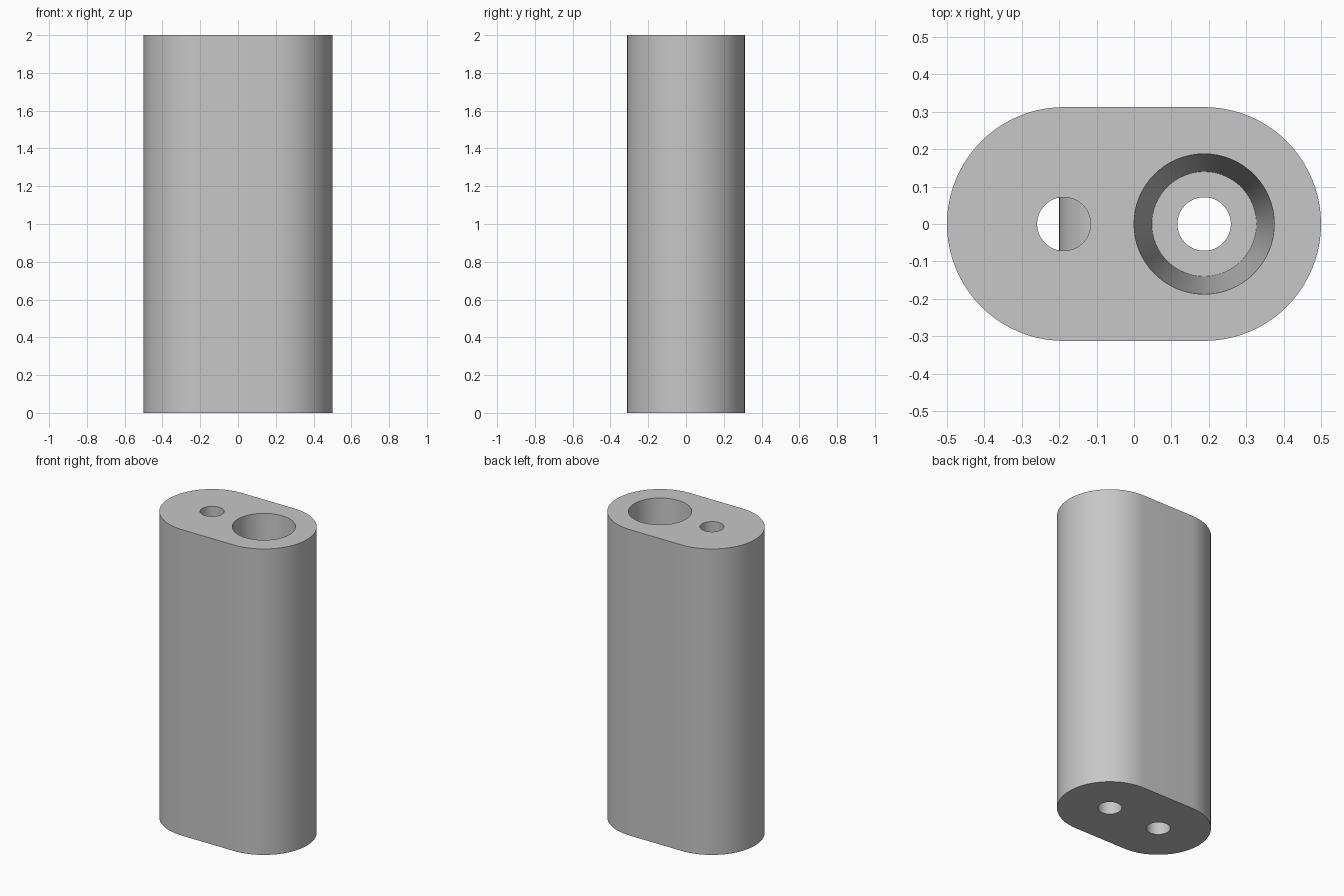
import bpy
import bmesh
from math import pi, cos, sin, radians

if "Cube" in bpy.data.objects:
    bpy.data.objects.remove(bpy.data.objects["Cube"], do_unlink=True)

HEIGHT = 2.0
RADIUS = 0.3125
OFFSET = 0.1875      # distance of each bore axis from the middle
HOLE = 0.0715
FLOOR = 1.0          # floor height of the tapered socket

grey = bpy.data.materials.new("light_grey")
grey.use_nodes = True
colour = (0.57, 0.57, 0.57, 1)
grey.diffuse_color = colour
grey.node_tree.nodes["Principled BSDF"].inputs["Base Color"].default_value = colour


def smooth(obj):
    bpy.ops.object.select_all(action='DESELECT')
    obj.select_set(True)
    bpy.context.view_layer.objects.active = obj
    bpy.ops.object.shade_smooth_by_angle(angle=radians(30))


def cone(name, r_low, r_high, depth, location, rotation=(0, 0, 0)):
    bpy.ops.mesh.primitive_cone_add(vertices=64, radius1=r_low, radius2=r_high,
                                    depth=depth, location=location, rotation=rotation)
    obj = bpy.context.object
    obj.name = name
    obj.data.materials.append(grey)
    return obj


def cut(target, cutter):
    mod = target.modifiers.new("bore", 'BOOLEAN')
    mod.operation = 'DIFFERENCE'
    mod.solver = 'EXACT'
    mod.object = cutter
    bpy.context.view_layer.objects.active = target
    bpy.ops.object.modifier_apply(modifier=mod.name)
    bpy.data.objects.remove(cutter, do_unlink=True)


# Body: a rounded slot outline pulled up to full height
bm = bmesh.new()
steps = 40
outline = []
for side in (1, -1):
    for i in range(steps + 1):
        a = -pi / 2 + pi * i / steps
        outline.append(bm.verts.new((side * (OFFSET + RADIUS * cos(a)),
                                     side * RADIUS * sin(a), 0)))
base = bm.faces.new(outline)
top = bmesh.ops.extrude_face_region(bm, geom=[base])["geom"]
bmesh.ops.translate(bm, vec=(0, 0, HEIGHT),
                    verts=[v for v in top if isinstance(v, bmesh.types.BMVert)])
bmesh.ops.recalc_face_normals(bm, faces=bm.faces)
mesh = bpy.data.meshes.new("body")
bm.to_mesh(mesh)
bm.free()
mesh.materials.append(grey)
body = bpy.data.objects.new("body", mesh)
bpy.context.collection.objects.link(body)

# Narrow through holes
for x in (-OFFSET, OFFSET):
    cut(body, cone("drill", HOLE, HOLE, HEIGHT + 0.2, (x, 0, HEIGHT / 2)))

# Wide tapered socket, its cutter carried past the top along the same slope
depth = HEIGHT - FLOOR
extra = 0.1
low, high = 0.14, 0.1875
over = high + (high - low) * extra / depth
cut(body, cone("socket_drill", low, over, depth + extra,
               (OFFSET, 0, FLOOR + (depth + extra) / 2)))
smooth(body)

# Cross pin that half closes the narrow hole
pin = cone("cross_pin", 0.14, 0.14, 0.16, (-0.06, 0, 0.8), (pi / 2, 0, 0))
smooth(pin)
